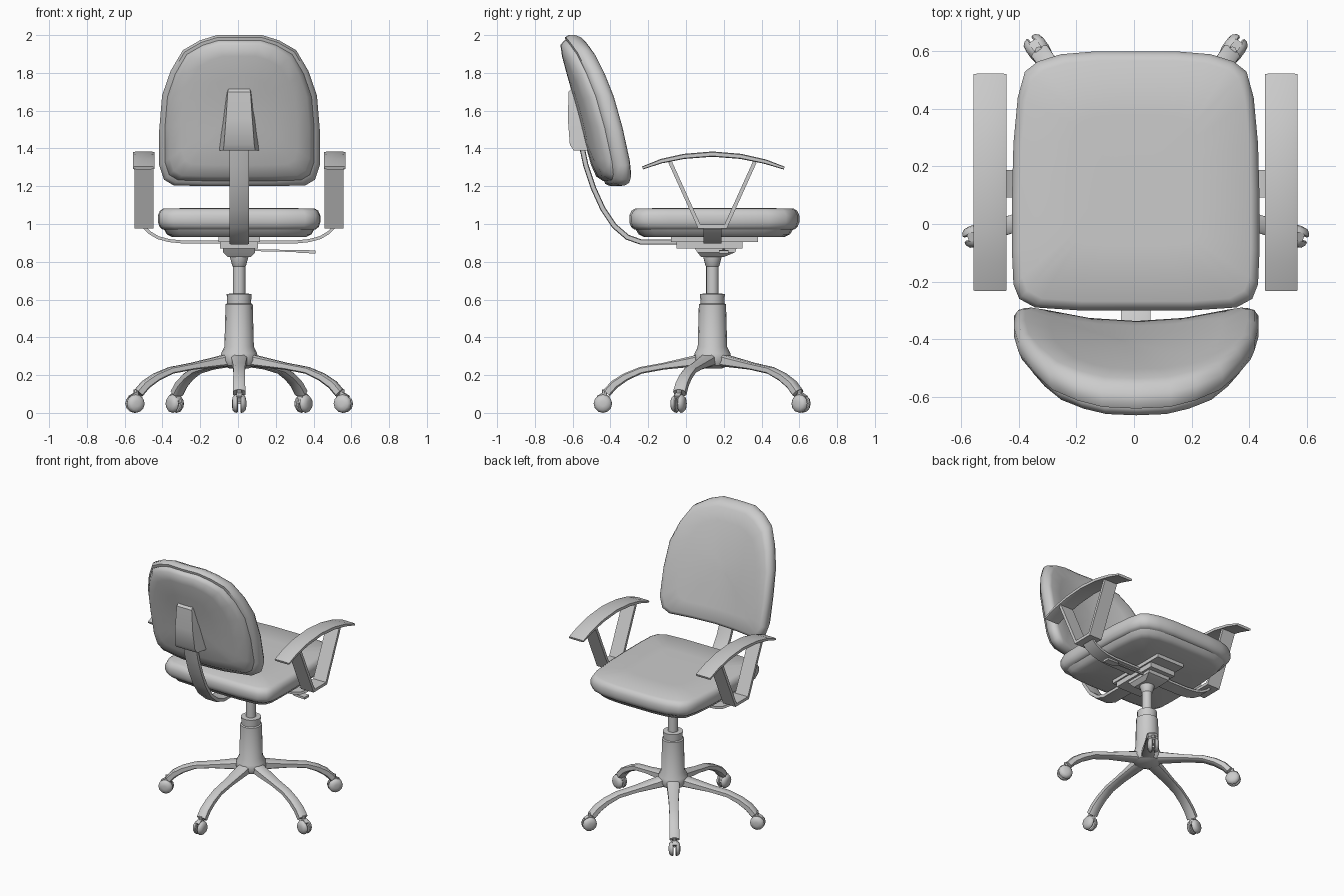
import bpy, bmesh, math
from mathutils import Vector

if "Cube" in bpy.data.objects:
    bpy.data.objects.remove(bpy.data.objects["Cube"])

CX, BY = 0.006, 0.14          # chair centre line, column position


def finish(name, bm, angle=40):
    bmesh.ops.recalc_face_normals(bm, faces=bm.faces)
    me = bpy.data.meshes.new(name)
    bm.to_mesh(me)
    bm.free()
    ob = bpy.data.objects.new(name, me)
    bpy.context.collection.objects.link(ob)
    bpy.ops.object.select_all(action='DESELECT')
    ob.select_set(True)
    bpy.context.view_layer.objects.active = ob
    bpy.ops.object.shade_smooth_by_angle(angle=math.radians(angle))
    return ob


def loft(name, rings, angle=40):
    """Skin a list of equal-length closed rings and cap both ends."""
    bm = bmesh.new()
    vs = [[bm.verts.new(p) for p in r] for r in rings]
    n = len(rings[0])
    for a, b in zip(vs, vs[1:]):
        for i in range(n):
            j = (i + 1) % n
            bm.faces.new((a[i], a[j], b[j], b[i]))
    bm.faces.new(vs[0])
    bm.faces.new(vs[-1])
    return finish(name, bm, angle)


def bar(name, path, side, widths, thicks, chamfer=0.0, angle=40):
    """Sweep a flat (optionally chamfered) section along a path with mitred bends."""
    pts, side = [Vector(p) for p in path], Vector(side).normalized()
    c = 1 - chamfer
    sec = [(1, c), (c, 1), (-c, 1), (-1, c), (-1, -c), (-c, -1), (c, -1), (1, -c)] if chamfer \
        else [(1, 1), (-1, 1), (-1, -1), (1, -1)]
    rings = []
    for i, p in enumerate(pts):
        d1 = (p - pts[i - 1]).normalized() if i else (pts[1] - p).normalized()
        d2 = (pts[i + 1] - p).normalized() if i < len(pts) - 1 else d1
        t = (d1 + d2).normalized()
        nrm = t.cross(side).normalized() / max(0.5, t.dot(d1))
        w = widths[i] if isinstance(widths, (list, tuple)) else widths
        h = thicks[i] if isinstance(thicks, (list, tuple)) else thicks
        rings.append([p + side * (u * w / 2) + nrm * (v * h / 2) for u, v in sec])
    return loft(name, rings, angle)


def lathe(name, profile, x, y, n=16, angle=35):
    return loft(name, [[(x + r * math.cos(2 * math.pi * i / n),
                         y + r * math.sin(2 * math.pi * i / n), z)
                        for i in range(n)] for r, z in profile], angle)


def box(name, x0, x1, y0, y1, z0, z1):
    return loft(name, [[(x0, y0, z), (x1, y0, z), (x1, y1, z), (x0, y1, z)] for z in (z0, z1)])


def mirrored(half):
    """Half outline running from the centre line round to the centre line."""
    return half + [(-x, v) for x, v in reversed(half[1:-1])]


# Seat: cushion and stepped underside pan
seat_half = [(0, 0.60), (0.14, 0.6), (0.26, 0.59), (0.34, 0.565), (0.385, 0.53), (0.41, 0.44),
             (0.425, 0.28), (0.43, 0.1), (0.43, -0.1), (0.425, -0.21), (0.405, -0.26),
             (0.35, -0.29), (0.2, -0.3), (0, -0.3)]
seat_outline = mirrored(seat_half)


def seat_layers(name, layers):
    return loft(name, [[(CX + x * s, 0.15 + (y - 0.15) * s, z) for x, y in seat_outline]
                       for s, z in layers], 50)


seat_layers("seat_cushion", [(0.1, 0.97), (0.94, 0.97), (0.98, 0.985), (1, 1.01), (1, 1.045),
                             (0.975, 1.07), (0.93, 1.082), (0.5, 1.085), (0.1, 1.085)])
seat_layers("seat_pan", [(0.1, 0.93), (0.82, 0.93), (0.89, 0.945), (0.93, 0.975), (0.1, 0.975)])

# Backrest: tilted, bowed cushion with a domed rear shell
back_outline = mirrored([(0, 2.0), (0.12, 2.0), (0.21, 1.972), (0.30, 1.92), (0.365, 1.81),
                         (0.41, 1.68), (0.425, 1.5), (0.425, 1.31), (0.40, 1.235),
                         (0.35, 1.205), (0.18, 1.2), (0, 1.2)])


def back_layers(name, layers):
    rings = []
    for s, off in layers:
        ring = []
        for x, z in back_outline:
            x, z = x * s, 1.6 + (z - 1.6) * s
            h = z - 1.2
            ring.append((CX + 0.002 + x, -0.33 - 0.2 * h - 0.12 * h ** 3 + 0.4 * x * x + off, z))
        rings.append(ring)
    return loft(name, rings, 50)


back_layers("backrest_cushion", [(0.1, 0), (0.4, 0), (0.7, 0), (0.91, 0), (0.965, -0.012),
                                 (1, -0.04), (1, -0.07), (0.97, -0.095), (0.9, -0.1), (0.1, -0.1)])
back_layers("backrest_shell", [(0.1, -0.08), (0.93, -0.08), (0.93, -0.105), (0.87, -0.135),
                               (0.72, -0.15), (0.45, -0.158), (0.1, -0.16)])

# Socket on the shell that receives the post
loft("backrest_socket", [[(CX - f, -0.48, z), (CX - b, y, z), (CX + b, y, z), (CX + f, -0.48, z)]
                         for z, f, b, y in [(1.39, 0.115, 0.085, -0.595), (1.42, 0.113, 0.08, -0.615),
                                            (1.55, 0.1, 0.07, -0.625), (1.70, 0.08, 0.06, -0.622),
                                            (1.74, 0.07, 0.05, -0.585)]])

# Curved post from under the seat to the backrest
bar("backrest_post", [(CX, y, z) for y, z in
                      [(0.1, 0.905), (-0.24, 0.905), (-0.31, 0.93), (-0.38, 0.99), (-0.44, 1.08),
                       (-0.49, 1.19), (-0.53, 1.31), (-0.56, 1.45)]],
    (1, 0, 0), 0.104, 0.028, 0.25)

# Tilt mechanism under the seat
box("mount_plate", CX - 0.11, CX + 0.11, -0.08, 0.38, 0.905, 0.932)
box("mechanism_upper", CX - 0.1, CX + 0.1, -0.05, 0.3, 0.87, 0.906)
loft("mechanism_lower", [[(CX - w, a, z), (CX + w, a, z), (CX + w, b, z), (CX - w, b, z)]
                         for z, w, a, b in [(0.825, 0.06, 0.08, 0.2), (0.85, 0.085, 0.06, 0.26),
                                            (0.88, 0.085, 0.04, 0.27)]])
bar("height_lever", [(0.06, 0.2, 0.862), (0.30, 0.2, 0.857), (0.32, 0.2, 0.855), (0.41, 0.2, 0.852)],
    (0, 1, 0), [0.012, 0.012, 0.045, 0.05], [0.01, 0.01, 0.016, 0.016])

# Armrests: arched pad, V-shaped strut and bracket under the seat
for s, label in ((-1, "left"), (1, "right")):
    ax = CX + s * 0.503
    bar(label + "_arm_pad", [(ax + 0.003 * s, y, z) for y, z in
                             [(-0.23, 1.297), (-0.13, 1.333), (-0.01, 1.358), (0.14, 1.37),
                              (0.29, 1.358), (0.42, 1.33), (0.52, 1.296)]],
        (1, 0, 0), 0.114, [0.016, 0.024, 0.027, 0.028, 0.027, 0.024, 0.016], 0.3, 50)
    bar(label + "_arm_strut", [(ax, -0.085, 1.33), (ax, 0.07, 0.987), (ax, 0.21, 0.987),
                               (ax, 0.365, 1.33)], (1, 0, 0), 0.1, 0.02)
    bar(label + "_arm_bracket", [(CX + s * x, BY, z) for x, z in
                                 [(0.50, 0.98), (0.475, 0.955), (0.43, 0.928), (0.37, 0.912),
                                  (0.3, 0.905), (0.05, 0.905)]], (0, 1, 0), 0.095, 0.016)

# Column: hub, outer sleeve, collar and gas lift
lathe("column_sleeve", [(0.05, 0.235), (0.085, 0.25), (0.1, 0.28), (0.095, 0.315), (0.078, 0.35),
                        (0.072, 0.575), (0.063, 0.58), (0.066, 0.63), (0.03, 0.632)], CX, BY)
lathe("gas_lift", [(0.033, 0.6), (0.033, 0.775), (0.037, 0.78), (0.05, 0.83), (0.05, 0.85)], CX, BY)

# Five-legged base with twin-wheel casters
for k in range(5):
    a = math.radians(-90 + 72 * k)
    d, t = Vector((math.cos(a), math.sin(a), 0)), Vector((-math.sin(a), math.cos(a), 0))
    hub = Vector((CX, BY, 0))
    at = lambda r, z: hub + d * r + Vector((0, 0, z))
    bar(f"leg_{k + 1}", [at(r, z) for r, z in
                         [(0.03, 0.285), (0.12, 0.27), (0.26, 0.247), (0.38, 0.225), (0.46, 0.19),
                          (0.52, 0.15), (0.56, 0.105)]],
        t, [0.085, 0.08, 0.066, 0.062, 0.062, 0.064, 0.066],
        [0.07, 0.055, 0.036, 0.036, 0.042, 0.046, 0.046], 0.35, 50)
    tip = at(0.58, 0.049)
    lathe(f"caster_stem_{k + 1}", [(0.014, 0.06), (0.014, 0.125)], at(0.572, 0).x, at(0.572, 0).y, 8)
    for s, label in ((-1, "a"), (1, "b")):
        rings = []
        for r, o in [(0.044, 0.006), (0.049, 0.011), (0.047, 0.022), (0.036, 0.034), (0.015, 0.038)]:
            rings.append([tip + t * (s * o) + d * (r * math.cos(q)) + Vector((0, 0, r * math.sin(q)))
                          for q in [math.pi * i / 6 for i in range(12)]])
        loft(f"caster_wheel_{k + 1}{label}", rings, 45)
    bar(f"caster_fork_{k + 1}", [tip + d * -0.035, tip + d * -0.03 + Vector((0, 0, 0.035)),
                                 tip + Vector((0, 0, 0.052)), tip + d * 0.03 + Vector((0, 0, 0.035))],
        t, 0.03, 0.012)
